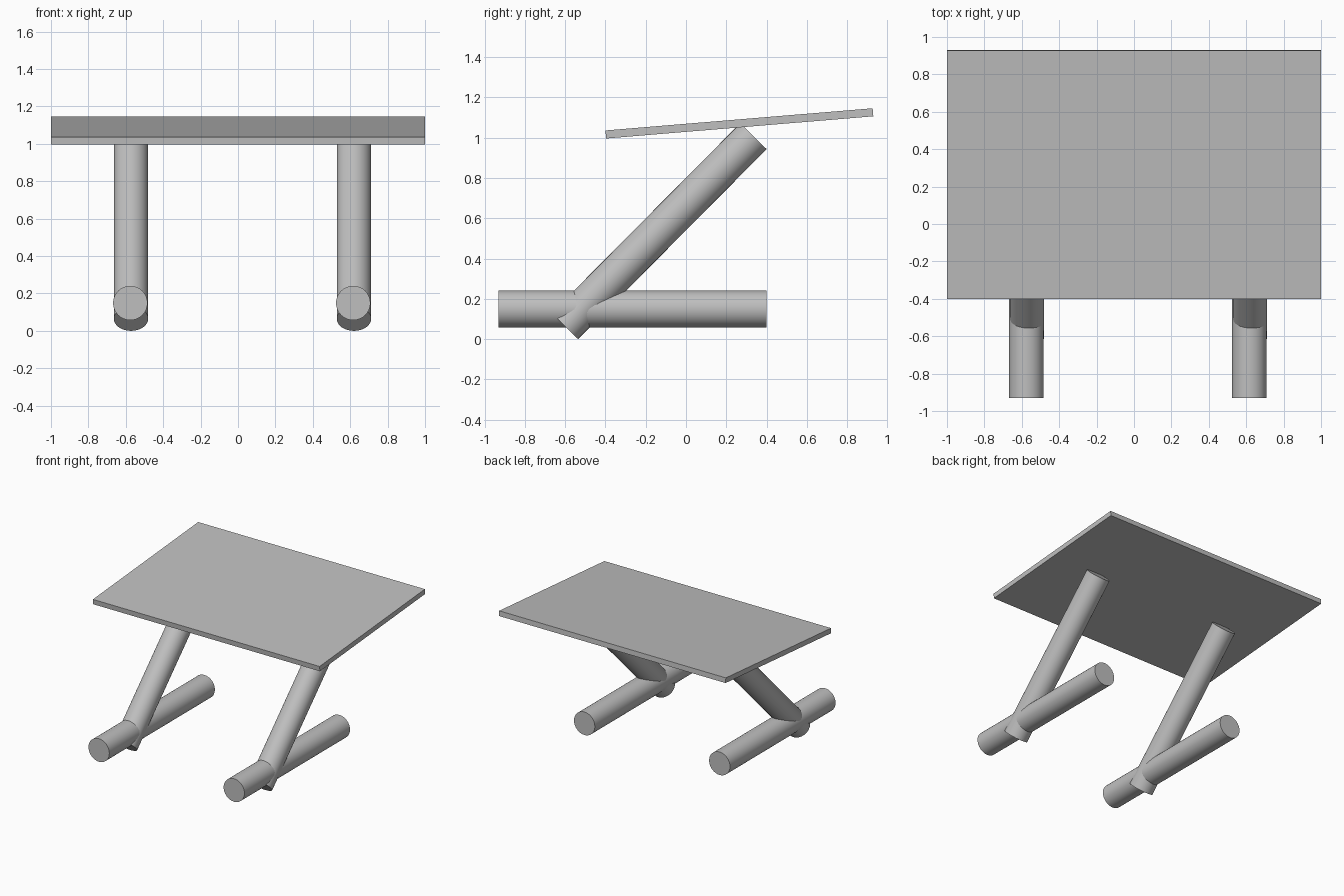
import bpy
import math
from mathutils import Vector

cube = bpy.data.objects.get("Cube")
if cube:
    bpy.data.objects.remove(cube, do_unlink=True)

# One plain grey for every part
GREY = (0.52, 0.52, 0.52, 1.0)
grey = bpy.data.materials.new("light grey")
grey.use_nodes = True
grey.diffuse_color = GREY
grey.node_tree.nodes["Principled BSDF"].inputs["Base Color"].default_value = GREY

TUBE_RADIUS = 0.092


def tube(name, start, end):
    """Capped round tube between two points."""
    start, end = Vector(start), Vector(end)
    axis = end - start
    bpy.ops.mesh.primitive_cylinder_add(
        vertices=32, radius=TUBE_RADIUS, depth=axis.length,
        location=(start + end) / 2,
        rotation=axis.to_track_quat("Z", "X").to_euler())
    obj = bpy.context.object
    obj.name = name
    obj.data.materials.append(grey)
    bpy.ops.object.shade_smooth_by_angle(angle=math.radians(30))


# Floor runner and slanted leg on each side
for side, x in (("right", -0.576), ("left", 0.616)):
    tube(f"{side}_foot_runner", (x, -0.93, 0.149), (x, 0.40, 0.149))
    tube(f"{side}_slanted_leg", (x + 0.004, -0.601, 0.065), (x + 0.004, 0.335, 1.008))

# Slightly tilted table top
bpy.ops.mesh.primitive_cube_add(
    size=1, location=(0, 0.265, 1.071), rotation=(math.radians(4.74), 0, 0))
top = bpy.context.object
top.name = "table_top"
top.scale = (2.0, 1.331, 0.04)
top.data.materials.append(grey)
